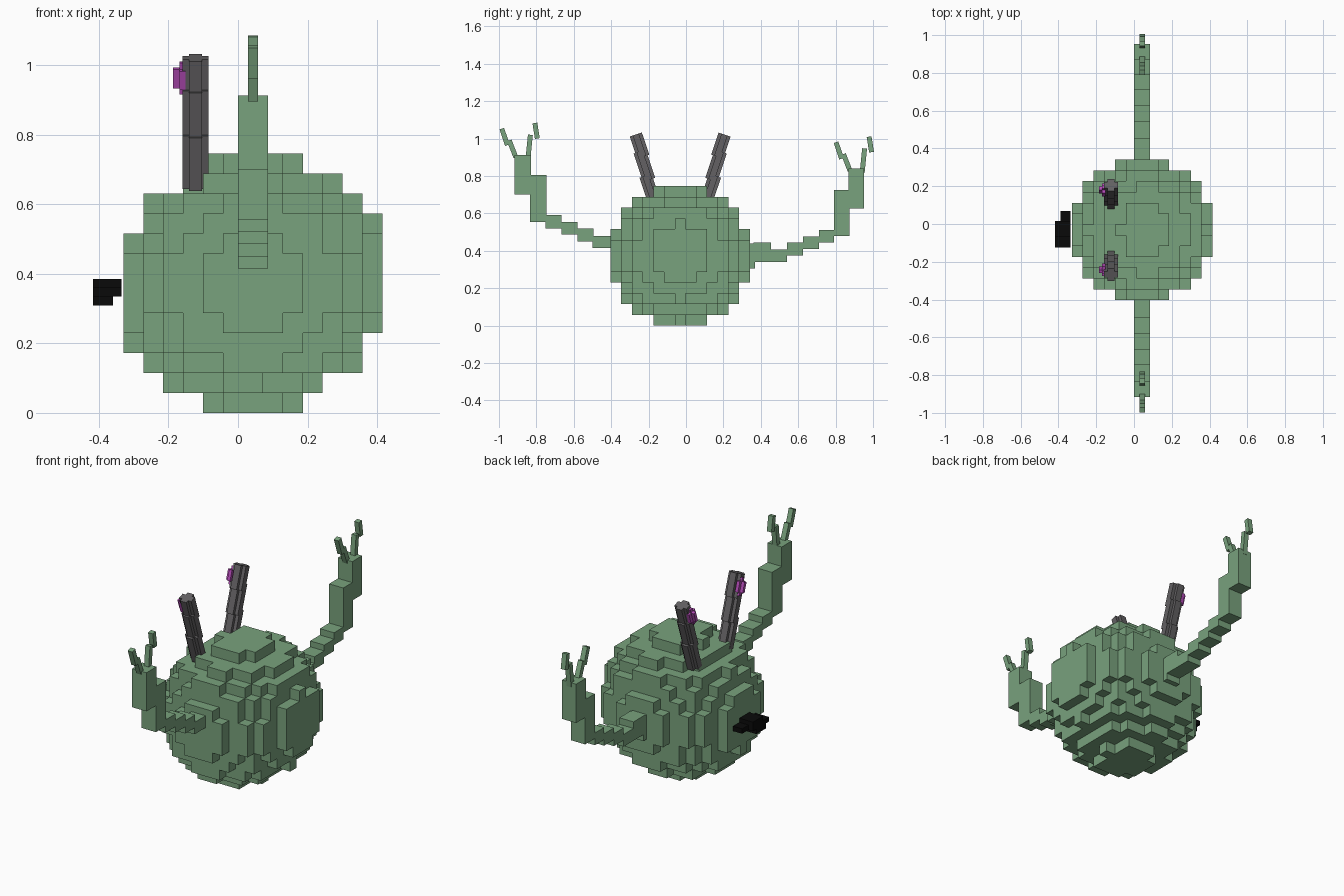
import bpy, bmesh, math
from mathutils import Matrix, Vector

cube = bpy.data.objects.get("Cube")
if cube:
    bpy.data.objects.remove(cube, do_unlink=True)


def material(name, rgb):
    m = bpy.data.materials.new(name)
    m.use_nodes = True
    m.diffuse_color = (*rgb, 1)
    bsdf = m.node_tree.nodes["Principled BSDF"]
    bsdf.inputs["Base Color"].default_value = (*rgb, 1)
    bsdf.inputs["Roughness"].default_value = 0.9
    return m


GREEN = material("moss green", (0.19, 0.36, 0.205))
GREY = material("stalk grey", (0.125, 0.12, 0.125))
MAGENTA = material("eye magenta", (0.45, 0.07, 0.47))
BLACK = material("black", (0.003, 0.003, 0.003))


def finish(bm, name, mat):
    bmesh.ops.recalc_face_normals(bm, faces=bm.faces)
    me = bpy.data.meshes.new(name)
    bm.to_mesh(me)
    bm.free()
    me.materials.append(mat)
    ob = bpy.data.objects.new(name, me)
    bpy.context.collection.objects.link(ob)
    return ob


def box(bm, lo, hi, m=Matrix()):
    """Box between two corners, moved by a matrix."""
    lo, hi = Vector(lo), Vector(hi)
    size = Matrix.Diagonal((*(hi - lo), 1))
    bmesh.ops.create_cube(bm, size=1, matrix=m @ Matrix.Translation((lo + hi) / 2) @ size)


def voxels(bm, cells, size, m=Matrix()):
    """Outer skin of a set of grid cells centred on whole numbers."""
    cells, verts = set(cells), {}
    for c in cells:
        for axis in range(3):
            for sign in (-1, 1):
                n = list(c)
                n[axis] += sign
                if tuple(n) in cells:
                    continue
                a, b = (axis + 1) % 3, (axis + 2) % 3
                face = []
                for da, db in ((-1, -1), (1, -1), (1, 1), (-1, 1)):
                    p = [2 * v for v in c]
                    p[axis] += sign
                    p[a] += da
                    p[b] += db
                    key = tuple(p)
                    if key not in verts:
                        co = Vector([key[i] * size[i] / 2 for i in range(3)])
                        verts[key] = bm.verts.new(m @ co)
                    face.append(verts[key])
                bm.faces.new(face if sign > 0 else face[::-1])


# Blocky round body, 13 cells across, very slightly skewed
R = range(-6, 7)
U = 0.745 / 13
CX, CY = 0.043, -0.031
body = [(i, j, k) for i in R for j in R for k in R
        if i*i + j*j + k*k - 0.1*i*k - 0.03*(i*i - k*k) <= 43]
bm = bmesh.new()
voxels(bm, body, (U, U, U), Matrix.Translation((CX, CY, 0.3725)))
bmesh.ops.dissolve_limit(bm, angle_limit=0.01, verts=bm.verts, edges=bm.edges)
finish(bm, "body", GREEN)

# Stepped arms: y and z ranges of each block, from shoulder to hand
ARMS = {
    "front_arm": [(-0.50, -0.36, 0.415, 0.48), (-0.58, -0.495, 0.45, 0.52),
                  (-0.665, -0.58, 0.487, 0.555), (-0.75, -0.665, 0.52, 0.59),
                  (-0.835, -0.745, 0.555, 0.805), (-0.917, -0.83, 0.70, 0.912)],
    "back_arm": [(0.30, 0.37, 0.305, 0.44), (0.36, 0.455, 0.34, 0.443),
                 (0.455, 0.54, 0.34, 0.407), (0.54, 0.625, 0.375, 0.443),
                 (0.625, 0.71, 0.41, 0.475), (0.71, 0.79, 0.443, 0.51),
                 (0.79, 0.875, 0.48, 0.725), (0.868, 0.953, 0.627, 0.84)],
}
for name, blocks in ARMS.items():
    bm = bmesh.new()
    for y0, y1, z0, z1 in blocks:
        box(bm, (CX - 0.043, y0, z0), (CX + 0.043, y1, z1))
    finish(bm, name, GREEN)

# Two jointed fingers per hand, each piece given by its end points in y and z
FINGERS = [(-0.91, 0.90, -0.945, 0.99), (-0.955, 0.965, -0.985, 1.053),
           (-0.845, 0.89, -0.832, 1.02), (-0.79, 1.0, -0.808, 1.083)]
FINGERS[3] = (-0.795, 1.0, -0.808, 1.083)
for name, dy, dz in (("front_fingers", 0, 0), ("back_fingers", 1.787, -0.073)):
    bm = bmesh.new()
    for y0, z0, y1, z1 in FINGERS:
        length = math.hypot(y1 - y0, z1 - z0)
        m = (Matrix.Translation((CX, y0 + dy, z0 + dz))
             @ Matrix.Rotation(math.atan2(y0 - y1, z1 - z0), 4, 'X'))
        box(bm, (-0.014, -0.013, 0), (0.014, 0.013, length), m)
    finish(bm, name, GREEN)

# Leaning eye stalks in three offset segments, with a magenta eye on each
TILT = Matrix.Rotation(math.radians(18.5), 4, 'X')
MIRROR = (Matrix.Translation((0, CY, 0)) @ Matrix.Diagonal((1, -1, 1, 1))
          @ Matrix.Translation((0, -CY, 0)))
section = [(i, j, 0) for i in range(4) for j in range(4)
           if not (i in (0, 3) and j in (0, 3))]
eye = [(0, j, k) for j in (-1, 0, 1) for k in range(-2, 3) if abs(j) + abs(k) < 3]
eye += [(-1, 0, k) for k in (-1, 0, 1)]
for side, m in (("front", Matrix()), ("back", MIRROR)):
    bm = bmesh.new()
    for z, length in ((0.725, 0.16), (0.855, 0.16), (0.962, 0.125)):
        y = -0.185 - 0.08 * (z - 0.70) / 0.33
        place = (m @ Matrix.Translation((-0.122, y, z)) @ TILT
                 @ Matrix.Translation((-0.0278, -0.0255, 0)))
        voxels(bm, section, (0.0185, 0.017, length), place)
    finish(bm, side + "_eye_stalk", GREY)
    bm = bmesh.new()
    voxels(bm, eye, (0.0175, 0.0175, 0.019),
           m @ Matrix.Translation((-0.160, -0.242, 0.963)) @ TILT)
    finish(bm, side + "_eye", MAGENTA)

# Small black blocky snout floating beside the body
bm = bmesh.new()
box(bm, (-0.417, -0.125, 0.335), (-0.335, 0.015, 0.36))
box(bm, (-0.417, -0.07, 0.36), (-0.335, 0.015, 0.385))
box(bm, (-0.417, -0.10, 0.308), (-0.36, -0.015, 0.335))
box(bm, (-0.39, 0.015, 0.335), (-0.335, 0.07, 0.362))
finish(bm, "snout", BLACK)
